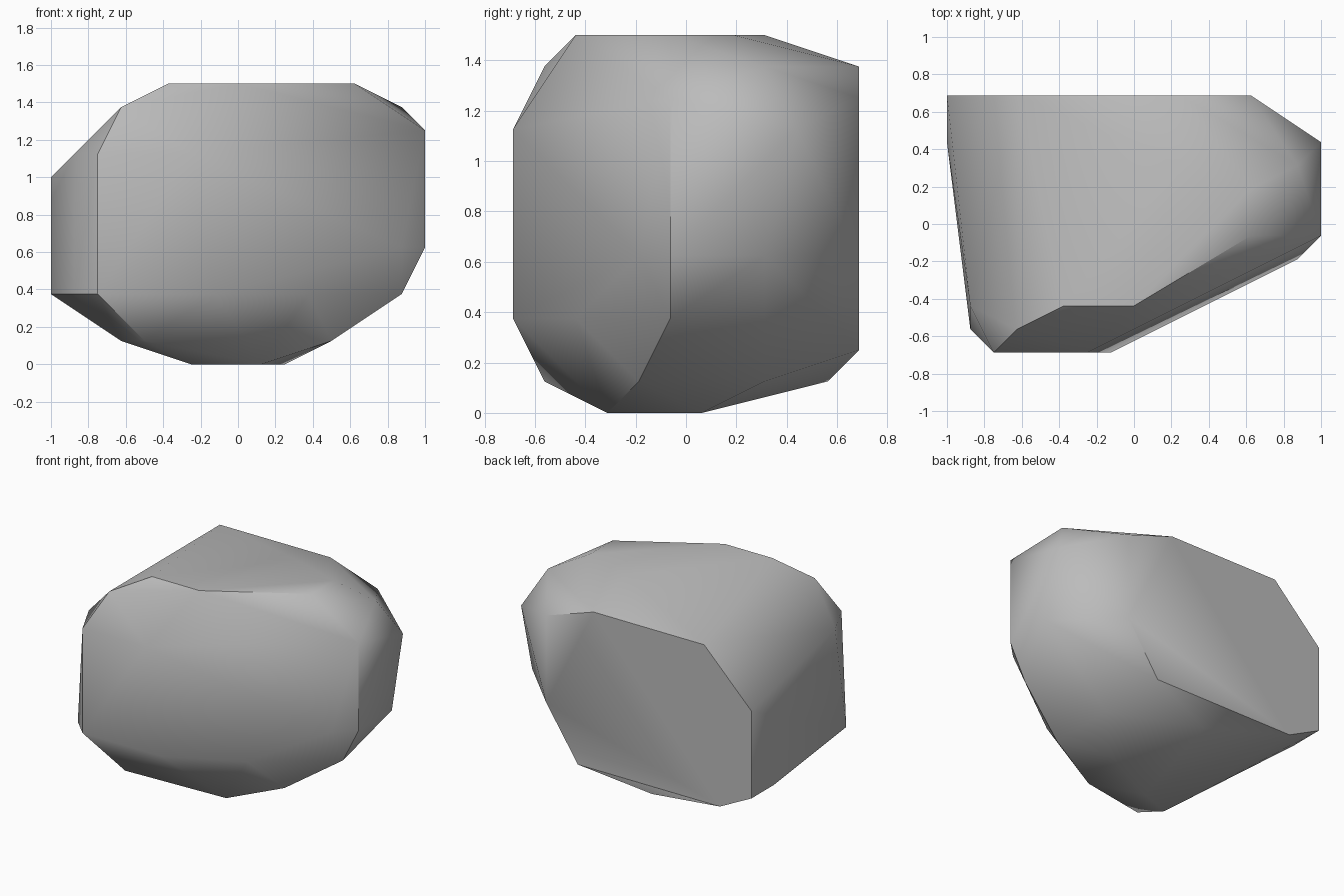
import bpy
import bmesh
import math

default_cube = bpy.data.objects.get("Cube")
if default_cube:
    bpy.data.objects.remove(default_cube, do_unlink=True)

# Stone colour
stone = bpy.data.materials.new("stone_grey")
stone.use_nodes = True
grey = (0.5, 0.5, 0.5, 1)
stone.diffuse_color = grey
stone.node_tree.nodes["Principled BSDF"].inputs["Base Color"].default_value = grey

# Corners of the boulder on a coarse grid, grouped by height step
STEP = 1 / 8
corners_by_height = {
    0: [(1, -3), (2, 0), (-2, -2)],
    1: [(4, -2), (-4, -5), (-5, -4), (4, 2), (-1, 4)],
    2: [(3, 5), (-6, 5)],
    3: [(-8, 5), (-8, 3), (-7, -5), (-6, -6), (-1, -6), (3, -4), (7, -1)],
    5: [(8, -1), (8, 2), (5, 5), (7, -2)],
    7: [(-8, 3)],
    8: [(-8, 5)],
    9: [(8, 3), (-2, -6), (-6, -6), (-7, -4)],
    10: [(8, -1), (5, 5)],
    11: [(7, 2), (2, 5), (-5, 5), (-5, -5)],
    12: [(-3, -4), (0, -4), (5, -1), (5, 1), (2, 2)],
}


def build_boulder(name, levels, material):
    """Wrap the corners in a convex shell and merge coplanar triangles."""
    bm = bmesh.new()
    for level, corners in levels.items():
        for column, row in corners:
            bm.verts.new((column * STEP, (row + 0.5) * STEP, level * STEP))
    hull = bmesh.ops.convex_hull(bm, input=bm.verts)
    unused = {v for v in hull["geom_interior"] + hull["geom_unused"]
              if isinstance(v, bmesh.types.BMVert)}
    bmesh.ops.delete(bm, geom=list(unused), context="VERTS")
    bmesh.ops.dissolve_limit(bm, angle_limit=math.radians(1),
                             verts=bm.verts, edges=bm.edges)
    bmesh.ops.recalc_face_normals(bm, faces=bm.faces)
    mesh = bpy.data.meshes.new(name)
    bm.to_mesh(mesh)
    bm.free()
    mesh.materials.append(material)
    boulder = bpy.data.objects.new(name, mesh)
    bpy.context.collection.objects.link(boulder)
    return boulder


boulder = build_boulder("boulder", corners_by_height, stone)

# Soft facets with crisp main ridges
bpy.ops.object.select_all(action="DESELECT")
boulder.select_set(True)
bpy.context.view_layer.objects.active = boulder
bpy.ops.object.shade_smooth_by_angle(angle=math.radians(40))
